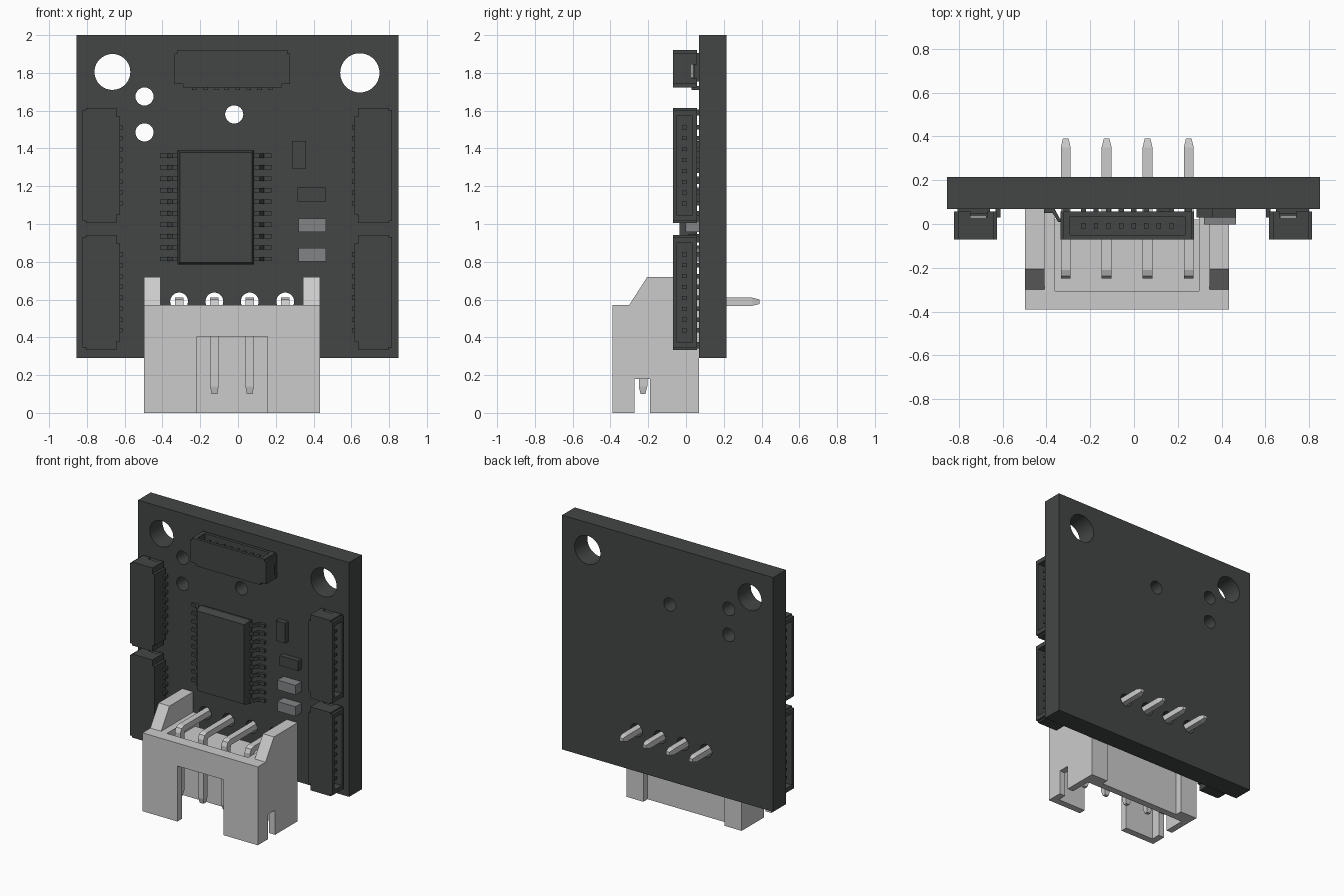
import bpy, bmesh, math

if "Cube" in bpy.data.objects:
    bpy.data.objects.remove(bpy.data.objects["Cube"])

dark = bpy.data.materials.new("dark_plastic")
dark.diffuse_color = (0.055, 0.062, 0.06, 1)
dark.use_nodes = True
dark.node_tree.nodes["Principled BSDF"].inputs["Base Color"].default_value = dark.diffuse_color


def loft(bm, rings):
    """Skin a list of equal-length vertex rings and cap both ends."""
    vs = [[bm.verts.new(p) for p in r] for r in rings]
    n = len(vs[0])
    for a, b in zip(vs, vs[1:]):
        for i in range(n):
            j = (i + 1) % n
            bm.faces.new((a[i], a[j], b[j], b[i]))
    bm.faces.new(vs[0][::-1])
    bm.faces.new(vs[-1])


def rect(x0, x1, z0, z1):
    return [(x0, z0), (x1, z0), (x1, z1), (x0, z1)]


def circle(x, z, r, n=40):
    return [(x + r * math.cos(2 * math.pi * i / n), z + r * math.sin(2 * math.pi * i / n)) for i in range(n)]


def prism_y(bm, pts, y0, y1):
    loft(bm, [[(x, y, z) for x, z in pts] for y in (y0, y1)])


def box(bm, x0, x1, y0, y1, z0, z1):
    prism_y(bm, rect(x0, x1, z0, z1), y0, y1)


def finish(bm, name, mat=None):
    bmesh.ops.recalc_face_normals(bm, faces=bm.faces)
    me = bpy.data.meshes.new(name)
    bm.to_mesh(me)
    bm.free()
    if mat:
        me.materials.append(mat)
    ob = bpy.data.objects.new(name, me)
    bpy.context.collection.objects.link(ob)
    return ob


def cut(ob, fill):
    """Subtract the solid made by fill(bm) and bake the result."""
    bm = bmesh.new()
    fill(bm)
    cutter = finish(bm, "cutter")
    cutter.hide_render = True
    mod = ob.modifiers.new("cut", 'BOOLEAN')
    mod.operation, mod.solver, mod.object = 'DIFFERENCE', 'EXACT', cutter
    deps = bpy.context.evaluated_depsgraph_get()
    ob.data = bpy.data.meshes.new_from_object(ob.evaluated_get(deps))
    ob.modifiers.clear()
    bpy.data.objects.remove(cutter)


PIN_X = [-0.312, -0.125, 0.062, 0.25]

# Circuit board with mounting, locating and pin holes
bm = bmesh.new()
box(bm, -0.855, 0.85, 0.068, 0.215, 0.29, 2.0)
board = finish(bm, "circuit_board", dark)
holes = [(-0.665, 1.805, 0.095), (0.645, 1.8, 0.104), (-0.495, 1.675, 0.048),
         (-0.495, 1.485, 0.048), (-0.02, 1.58, 0.048)] + [(x, 0.59, 0.047) for x in PIN_X]


def drill(b):
    for x, z, r in holes:
        prism_y(b, circle(x, z, r), 0.0, 0.3)


cut(board, drill)
bpy.context.view_layer.objects.active = board
board.select_set(True)
bpy.ops.object.shade_smooth_by_angle(angle=math.radians(30))

# Large downward-facing socket: side profile, then hollowed
side = [(-0.39, 0), (-0.39, 0.572), (-0.30, 0.572), (-0.205, 0.72), (0.069, 0.72), (0.069, 0)]
bm = bmesh.new()
loft(bm, [[(x, y, z) for y, z in side] for x in (-0.498, 0.433)])
socket = finish(bm, "socket_housing")
for c in [(-0.41, 0.345, -0.6, 0.2, 0.572, 0.9),      # gap between the arms
          (-0.36, 0.296, -0.305, 0.2, 0.50, 0.8),     # trough under the pins
          (-0.36, 0.296, 0.02, 0.2, -0.2, 0.8),       # recessed back panel
          (-0.45, 0.385, -0.34, -0.03, -0.2, 0.405),  # plug cavity
          (-0.216, 0.156, -0.6, -0.2, -0.2, 0.405),   # front key slot
          (-0.8, 0.8, -0.273, -0.19, -0.2, 0.18)]:    # side notches
    cut(socket, lambda b: box(b, *c))

# Bent socket pins: outer point, inner point, half width
path = [((0.39, 0.60), (0.39, 0.577), 0.013), ((0.35, 0.61), (0.35, 0.567), 0.0225),
        ((-0.21, 0.61), (-0.19, 0.567), 0.0225), ((-0.237, 0.599), (-0.201, 0.563), 0.0225),
        ((-0.25, 0.57), (-0.205, 0.55), 0.0225), ((-0.25, 0.14), (-0.205, 0.14), 0.0225),
        ((-0.24, 0.10), (-0.215, 0.10), 0.015)]
bm = bmesh.new()
for x in PIN_X:
    loft(bm, [[(x - w, *o), (x + w, *o), (x + w, *i), (x - w, *i)] for o, i, w in path])
finish(bm, "socket_pins")

# Small edge connector, modelled with its opening facing up
half = [(0.26, -0.092), (0.26, -0.075), (0.305, -0.075), (0.305, 0.088), (0.293, 0.088), (0.293, 0.105)]
outline = half + [(-x, z) for x, z in reversed(half)]
bm = bmesh.new()
prism_y(bm, outline, -0.07, 0.057)
shell = finish(bm, "edge_connector_shell", dark)
cut(shell, lambda b: box(b, -0.262, 0.262, -0.05, 0.035, -0.04, 0.2))
cut(shell, lambda b: [box(b, s * 0.29 - 0.03, s * 0.29 + 0.03, 0.03, 0.1, -0.045, 0.03) for s in (-1, 1)])

# Contacts, solder tails and end tabs of the edge connector
bm = bmesh.new()
for i in range(8):
    x = (i - 3.5) * 0.0575
    box(bm, x - 0.01, x + 0.01, -0.02, 0.005, -0.05, 0.085)
    box(bm, x - 0.012, x + 0.012, 0.03, 0.068, -0.106, -0.085)
for s in (-1, 1):
    box(bm, s * 0.28 - 0.016, s * 0.28 + 0.016, 0.045, 0.068, -0.06, 0.09)
contacts = finish(bm, "edge_connector_contacts", dark)

# Place one on the top edge and two on each side
spots = [(-0.03, 1.815, 0)]
for z in (1.31, 0.638):
    spots += [(-0.717, z, -90), (0.709, z, 90)]
for k, (x, z, deg) in enumerate(spots):
    for ob in (shell, contacts):
        o = ob if k == 0 else ob.copy()
        if k:
            bpy.context.collection.objects.link(o)
        o.location = (x, 0, z)
        o.rotation_euler = (0, math.radians(deg), 0)

# Chip body with drafted sides
CX, CZ = -0.117, 1.0875
bm = bmesh.new()
loft(bm, [[(CX + x, y, CZ + z) for x, z in rect(-0.203 + d, 0.203 - d, -0.303 + d, 0.303 - d)]
          for y, d in ((-0.035, 0.012), (0.01, 0), (0.025, 0), (0.058, 0.012))])
finish(bm, "chip_body", dark)

# Chip gull-wing leads
lead = [(0.19, 0.01), (0.23, 0.01), (0.255, 0.05), (0.295, 0.05),
        (0.295, 0.068), (0.245, 0.068), (0.222, 0.025), (0.19, 0.025)]
bm = bmesh.new()
for i in range(10):
    z = CZ + (i - 4.5) * 0.0608
    for s in (-1, 1):
        loft(bm, [[(CX + s * x, y, zz) for x, y in lead] for zz in (z - 0.011, z + 0.011)])
finish(bm, "chip_leads", dark)

# Small surface-mount parts
grey = bpy.data.materials.new("capacitor_grey")
grey.diffuse_color = (0.22, 0.23, 0.235, 1)
grey.use_nodes = True
grey.node_tree.nodes["Principled BSDF"].inputs["Base Color"].default_value = grey.diffuse_color
for name, x0, x1, z0, z1, y, m in [
        ("resistor_upper", 0.285, 0.36, 1.293, 1.44, 0.03, dark),
        ("resistor_lower", 0.316, 0.465, 1.12, 1.193, 0.03, dark),
        ("capacitor_upper", 0.32, 0.466, 0.958, 1.028, -0.003, grey),
        ("capacitor_lower", 0.32, 0.466, 0.802, 0.872, -0.003, grey)]:
    bm = bmesh.new()
    box(bm, x0, x1, y, 0.068, z0, z1)
    finish(bm, name, m)
